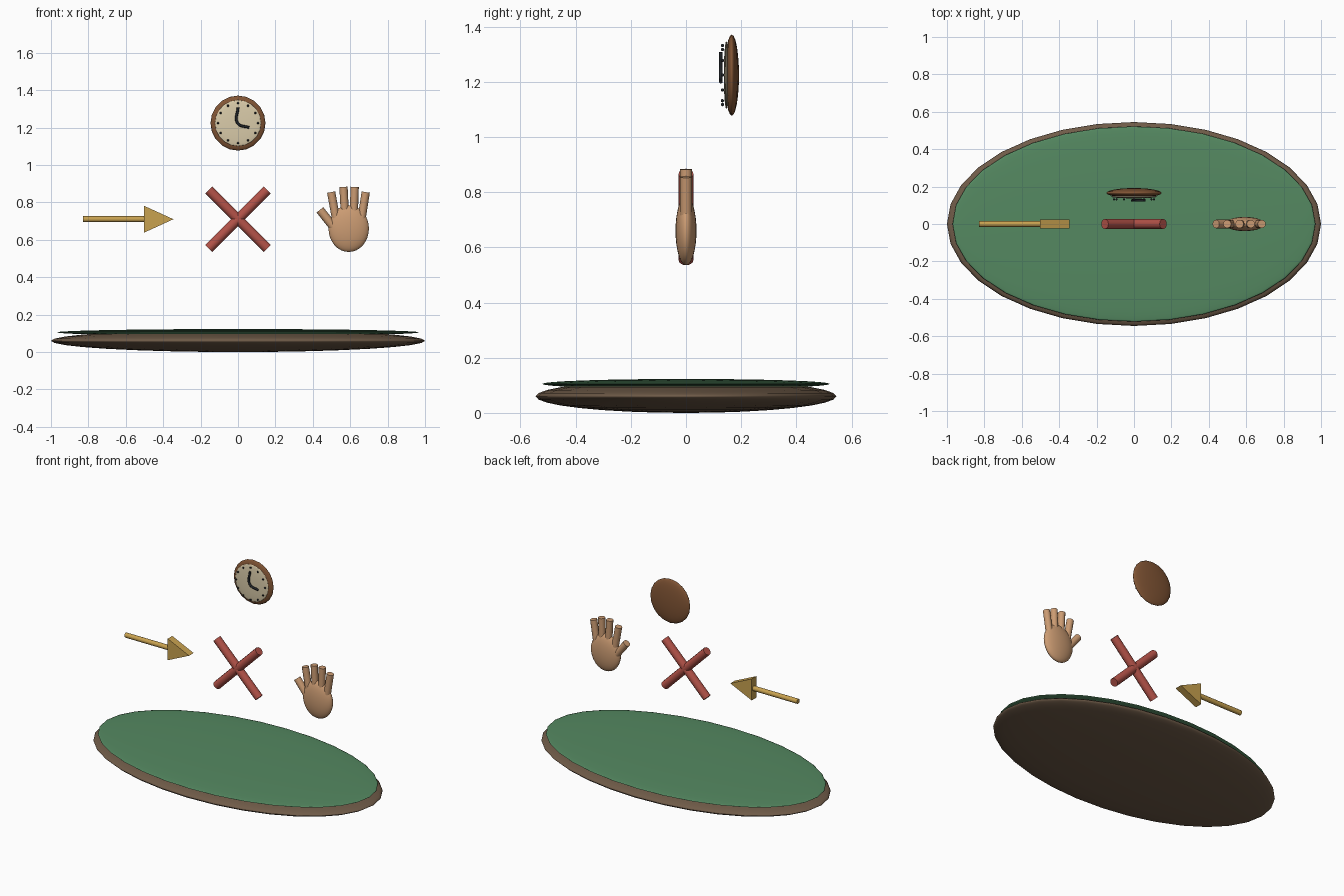
import bpy, bmesh, math
from mathutils import Vector

if "Cube" in bpy.data.objects:
    bpy.data.objects.remove(bpy.data.objects["Cube"])

def material(name, rgb):
    m = bpy.data.materials.new(name)
    m.diffuse_color = (*rgb, 1)
    m.use_nodes = True
    m.node_tree.nodes["Principled BSDF"].inputs["Base Color"].default_value = m.diffuse_color
    return m

WOOD = material("dark_wood", (0.16, 0.105, 0.065))
GREEN = material("green_felt", (0.09, 0.25, 0.12))
BROWN = material("brown_wood", (0.22, 0.09, 0.035))
CREAM = material("cream", (0.70, 0.60, 0.40))
BLACK = material("black", (0.015, 0.018, 0.022))
GOLD = material("gold", (0.58, 0.36, 0.08))
RED = material("red", (0.45, 0.085, 0.065))
SKIN = material("skin", (0.60, 0.33, 0.17))

def finish(name, mat):
    o = bpy.context.object
    o.name = name
    o.data.materials.append(mat)
    return o

def ellipsoid(name, mat, loc, radii, seg=32, rings=16, rot=(0, 0, 0)):
    bpy.ops.mesh.primitive_uv_sphere_add(segments=seg, ring_count=rings, radius=1, location=loc, rotation=rot)
    o = finish(name, mat)
    o.scale = radii
    bpy.ops.object.shade_smooth()
    return o

def rod(name, mat, a, b, r, sides=12):
    a, b = Vector(a), Vector(b)
    bpy.ops.mesh.primitive_cylinder_add(vertices=sides, radius=r, depth=(b - a).length, location=(a + b) / 2)
    o = finish(name, mat)
    o.rotation_euler = (b - a).to_track_quat('Z', 'Y').to_euler()
    bpy.ops.object.shade_smooth_by_angle(angle=math.radians(46))
    return o

# Oval base with green top
ellipsoid("base", WOOD, (0, 0, 0.06), (1, 0.545, 0.06))
ellipsoid("green_top", GREEN, (0, 0, 0.105), (0.97, 0.522, 0.018))

# Clock: poles of the discs point to the front
CZ = 1.224
FRONT = (math.pi / 2, 0, 0)
ellipsoid("clock_body", BROWN, (0, 0.166, CZ), (0.147, 0.147, 0.026), 20, 12, FRONT)
ellipsoid("clock_face", CREAM, (0, 0.146, CZ), (0.123, 0.123, 0.009), 20, 12, FRONT)
for i in range(12):
    t = math.tau * i / 12
    ellipsoid(f"hour_dot_{i + 1}", BLACK, (0.107 * math.sin(t), 0.132, CZ + 0.107 * math.cos(t)),
              (0.006,) * 3, 10, 6)

# Bent clock hands as one tube
curve = bpy.data.curves.new("clock_hands", 'CURVE')
curve.dimensions = '3D'
curve.bevel_depth = 0.007
curve.bevel_resolution = 2
curve.use_fill_caps = True
s = curve.splines.new('BEZIER')
pts = [(0, 1.307), (-0.002, 1.224), (0.06, 1.2)]
s.bezier_points.add(len(pts) - 1)
for p, (x, z) in zip(s.bezier_points, pts):
    p.co = (x, 0.126, z)
    p.handle_left_type = p.handle_right_type = 'AUTO'
hands = bpy.data.objects.new("clock_hands", curve)
bpy.context.collection.objects.link(hands)
curve.materials.append(BLACK)

# Arrow: shaft and flat triangular head
AZ = 0.71
rod("arrow_shaft", GOLD, (-0.83, 0, AZ), (-0.49, 0, AZ), 0.016)
bm = bmesh.new()
tri = [bm.verts.new((x, -0.024, z)) for x, z in ((-0.503, AZ - 0.072), (-0.345, AZ), (-0.503, AZ + 0.072))]
f = bm.faces.new(tri)
ext = bmesh.ops.extrude_face_region(bm, geom=[f])
bmesh.ops.translate(bm, vec=(0, 0.048, 0), verts=[v for v in ext["geom"] if isinstance(v, bmesh.types.BMVert)])
bmesh.ops.recalc_face_normals(bm, faces=bm.faces)
mesh = bpy.data.meshes.new("arrow_head")
bm.to_mesh(mesh)
bm.free()
mesh.materials.append(GOLD)
bpy.context.collection.objects.link(bpy.data.objects.new("arrow_head", mesh))

# Cross of two bars
for side, n in ((1, "rising"), (-1, "falling")):
    d = 0.156
    rod(f"cross_bar_{n}", RED, (-d * side, 0, AZ - d), (d * side, 0, AZ + d), 0.027)

# Open hand: palm, fingers, thumb
ellipsoid("palm", SKIN, (0.592, 0, 0.66), (0.108, 0.038, 0.125), 24, 16)
fingers = [(0.525, 0.498, 0.855), (0.573, 0.564, 0.883), (0.618, 0.624, 0.883), (0.660, 0.683, 0.855)]
for i, (x0, x1, top) in enumerate(fingers):
    rod(f"finger_{i + 1}", SKIN, (x0, 0, 0.707), (x1, 0, top), 0.022)
rod("thumb", SKIN, (0.525, 0, 0.65), (0.438, 0, 0.76), 0.023)
